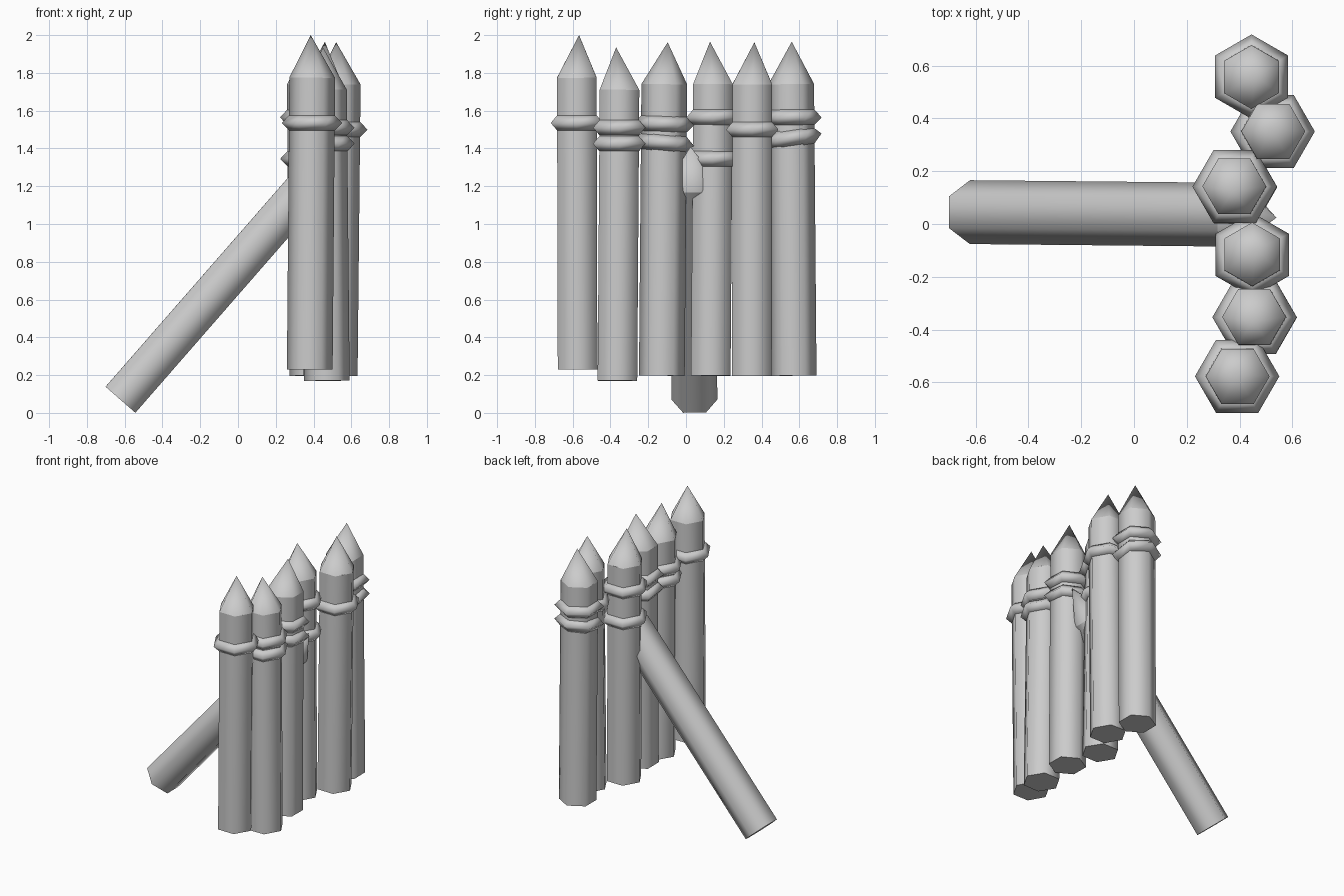
import bpy, bmesh, math
from mathutils import Vector, Matrix

cube = bpy.data.objects.get("Cube")
if cube:
    bpy.data.objects.remove(cube, do_unlink=True)

grey = bpy.data.materials.new("plain_grey")
grey.use_nodes = True
grey.diffuse_color = (0.6, 0.6, 0.6, 1)
grey.node_tree.nodes["Principled BSDF"].inputs["Base Color"].default_value = (0.6, 0.6, 0.6, 1)

SIDES = 6
POLE_R = 0.121
UP = Vector((0, 0, 1))


def finish(bm, name):
    bmesh.ops.recalc_face_normals(bm, faces=bm.faces)
    for f in bm.faces:
        f.smooth = True
    mesh = bpy.data.meshes.new(name)
    bm.to_mesh(mesh)
    bm.free()
    mesh.materials.append(grey)
    obj = bpy.data.objects.new(name, mesh)
    bpy.context.collection.objects.link(obj)
    return obj


def hexagon(bm, centre, turn, roll, radius):
    """Six vertices around a centre, facing along the turned axis."""
    verts = []
    for i in range(SIDES):
        a = roll + math.tau * i / SIDES
        offset = Vector((math.cos(a), math.sin(a), 0)) * radius
        verts.append(bm.verts.new(centre + turn @ offset))
    return verts


def stake(name, foot, shoulder, tip, roll):
    """Six-sided post with a slightly off-centre sharpened point."""
    foot, shoulder = Vector(foot), Vector(shoulder)
    turn = UP.rotation_difference(shoulder - foot).to_matrix()
    bm = bmesh.new()
    low = hexagon(bm, foot, turn, roll, POLE_R)
    high = hexagon(bm, shoulder, turn, roll, POLE_R)
    point = bm.verts.new(tip)
    bm.faces.new(low)
    for i in range(SIDES):
        j = (i + 1) % SIDES
        bm.faces.new((low[i], low[j], high[j], high[i]))
        bm.faces.new((high[i], high[j], point))
    for ring in (low, high):
        for i in range(SIDES):
            bm.edges.get((ring[i], ring[(i + 1) % SIDES])).smooth = False
    return finish(bm, name)


def rope(name, foot, shoulder, height, tilt, roll):
    """Six-sided rope loop with a diamond cross-section."""
    foot, shoulder = Vector(foot), Vector(shoulder)
    centre = foot.lerp(shoulder, (height - foot.z) / (shoulder.z - foot.z))
    turn = Matrix.Rotation(tilt, 3, 'X')
    bm = bmesh.new()
    loops = []
    for k in range(4):
        a = math.tau * k / 4
        lift = turn @ Vector((0, 0, 0.046 * math.sin(a)))
        loops.append(hexagon(bm, centre + lift, turn, roll, 0.115 + 0.045 * math.cos(a)))
    for k in range(4):
        here, above = loops[k], loops[(k + 1) % 4]
        for i in range(SIDES):
            j = (i + 1) % SIDES
            bm.faces.new((here[i], here[j], above[j], above[i]))
    return finish(bm, name)


# Fence stakes: foot, shoulder, tip, roll in degrees, rope (height, tilt) pairs
stakes = [
    ((.38, -.574, .23), (.393, -.578, 1.775), (.385, -.566, 2.0), 0, [(1.535, 0)]),
    ((.47, -.363, .17), (.455, -.352, 1.71), (.45, -.37, 1.935), 0, [(1.51, 0), (1.425, 0)]),
    ((.45, -.128, .197), (.448, -.115, 1.74), (.46, -.097, 1.962), 30, [(1.53, -.05), (1.43, -.1)]),
    ((.393, .131, .197), (.38, .143, 1.74), (.375, .127, 1.965), 0, [(1.565, 0), (1.345, 0)]),
    ((.512, .349, .197), (.528, .351, 1.74), (.52, .362, 1.962), 0, [(1.50, 0)]),
    ((.45, .57, .197), (.445, .557, 1.74), (.46, .56, 1.965), 30, [(1.565, 0), (1.455, .15)]),
]
for n, (foot, shoulder, tip, roll, loops) in enumerate(stakes, 1):
    roll = math.radians(roll)
    stake(f"fence_stake_{n}", foot, shoulder, tip, roll)
    for m, (height, tilt) in enumerate(loops, 1):
        rope(f"rope_loop_{n}_{m}", foot, shoulder, height, tilt, roll)

# Leaning brace behind the fence
stake("leaning_brace", (-.622, .045, .07), (.395, .035, 1.235), (.54, .024, 1.41), math.radians(30))
